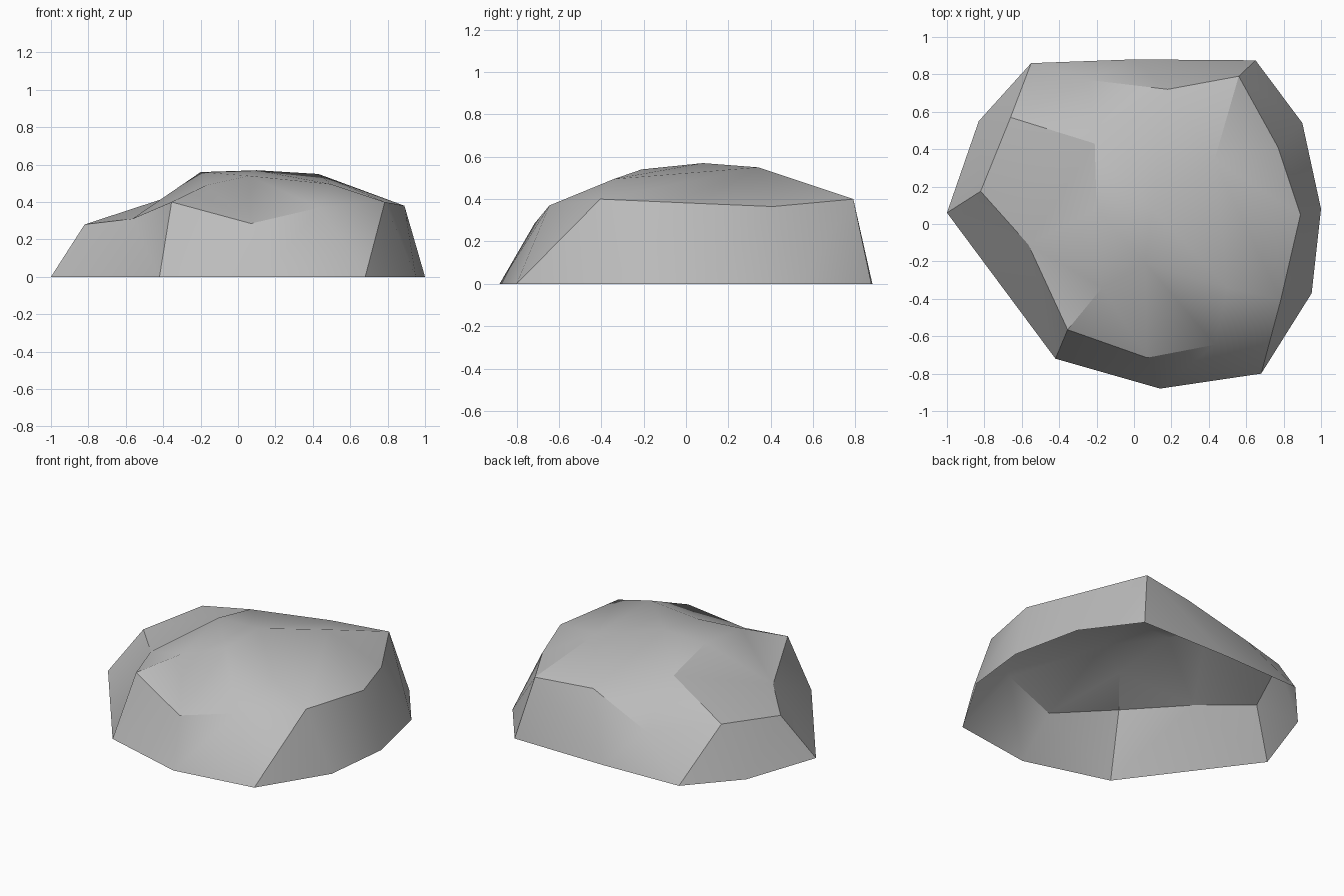
import bpy
import math
from mathutils import Vector
from mathutils.geometry import delaunay_2d_cdt

cube = bpy.data.objects.get("Cube")
if cube:
    bpy.data.objects.remove(cube, do_unlink=True)


def flat_material(name, colour):
    material = bpy.data.materials.new(name)
    material.use_nodes = True
    material.diffuse_color = colour
    shader = material.node_tree.nodes["Principled BSDF"]
    shader.inputs["Base Color"].default_value = colour
    shader.inputs["Roughness"].default_value = 0.9
    return material


# Footprint of the rock on the ground, anticlockwise from the left tip
ground = {
    "left_tip": (-1, .06), "front_left": (-.42, -.72), "front_mid": (.14, -.88),
    "front_right": (.68, -.8), "right_front": (.95, -.37), "right_mid": (1, .08),
    "right_back": (.9, .54), "back_right": (.65, .875), "back_mid": (0, .88),
    "back_left": (-.55, .86), "left_back": (-.83, .55),
}

# Chipped shoulder where the side walls meet the crown
shoulder = {
    "tip_top": (-.82, .175, .28), "left_dip": (-.565, -.11, .31),
    "front_left_top": (-.355, -.565, .4), "front_dip": (.07, -.715, .285),
    "front_rise": (.435, -.645, .37), "front_right_top": (.785, -.405, .4),
    "right_top": (.89, .05, .38), "right_dip": (.77, .41, .365),
    "back_right_top": (.56, .79, .4), "back_top": (.18, .72, .4),
    "back_dip": (-.24, .77, .25), "back_left": None, "left_back_top": (-.66, .57, .33),
}

# Low dome of the crown
crown = {
    "brow_left": (-.17, -.34, .49), "brow_mid": (.06, -.21, .54),
    "brow_right": (.5, -.34, .495), "ridge_left": (-.2, .08, .56),
    "peak": (.1, .08, .57), "ridge_back": (.43, .34, .55),
    "notch": (-.21, .43, .48),
}

# Hard corners of the walls and chipped rim, as chains of points
hard_chains = [
    "front_right front_right_top right_top right_dip back_right_top back_right",
    "left_tip tip_top left_dip front_left_top front_left",
]

# Softer creases over the crown and down the walls
soft_chains = [
    "front_left_top brow_left brow_mid brow_right front_right_top ridge_back",
    "back_right_top ridge_back peak ridge_left",
    "left_back_top notch ridge_left brow_left",
    "tip_top notch left_dip ridge_left",
    "front_rise brow_right",
    "front_dip brow_mid peak",
    "front_mid front_dip",
    "right_front right_top",
    "right_mid right_top",
    "right_back right_dip",
    "back_mid back_top",
    "left_back left_back_top",
]

points = {name: Vector((x, y, 0)) for name, (x, y) in ground.items()}
for part in (shoulder, crown):
    points.update({name: Vector(p) for name, p in part.items() if p})
names = list(points)


def links(chain, closed=False):
    ends = chain[1:] + chain[:1] if closed else chain[1:]
    return [(names.index(a), names.index(b)) for a, b in zip(chain, ends)]


hard_edges = [e for chain in hard_chains for e in links(chain.split())]
edges = links(list(ground), closed=True) + links(list(shoulder), closed=True)
edges += hard_edges + [e for chain in soft_chains for e in links(chain.split())]

# Stretch a skin over the chains; the underside stays open
flat, _, faces, source, _, _ = delaunay_2d_cdt(
    [p.to_2d() for p in points.values()], edges, [], 1, 0.0001)
origin = [s[0] for s in source]
verts = [(v.x, v.y, points[names[i]].z) for v, i in zip(flat, origin)]

mesh = bpy.data.meshes.new("rock")
mesh.from_pydata(verts, [], faces)
mesh.update()
rock = bpy.data.objects.new("rock", mesh)
bpy.context.collection.objects.link(rock)
mesh.materials.append(flat_material("stone grey", (.5, .5, .5, 1)))

# Soft facets, with the wall corners and rim kept hard
for other in bpy.context.selected_objects:
    other.select_set(False)
rock.select_set(True)
bpy.context.view_layer.objects.active = rock
bpy.ops.object.shade_smooth_by_angle(angle=math.radians(30))
hard = {frozenset(e) for e in hard_edges}
for edge in mesh.edges:
    if frozenset(origin[v] for v in edge.vertices) in hard:
        edge.use_edge_sharp = True
